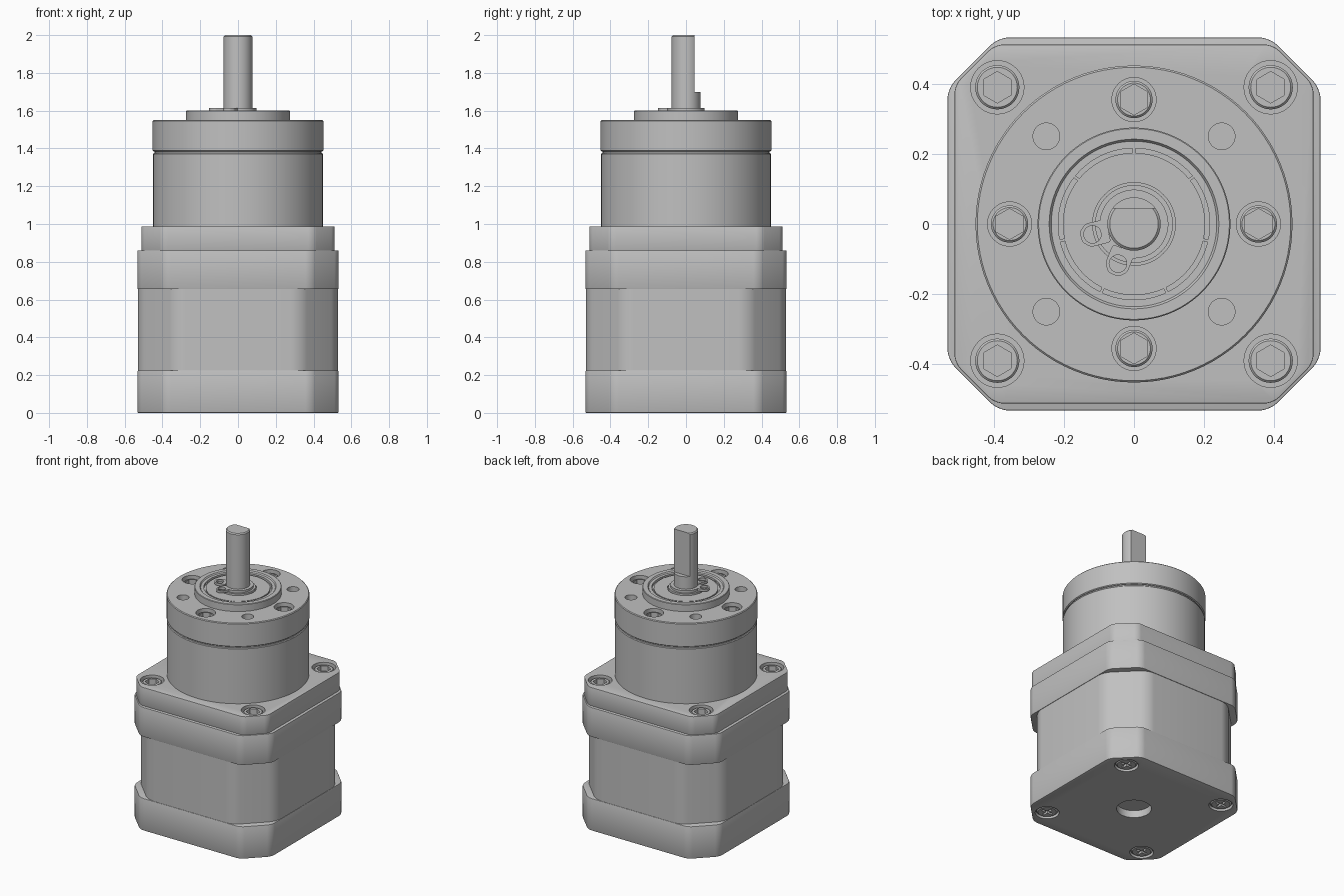
import bpy, bmesh
from math import cos, sin, pi, radians
from mathutils import Matrix, Vector

if "Cube" in bpy.data.objects:
    bpy.data.objects.remove(bpy.data.objects["Cube"], do_unlink=True)

metal = bpy.data.materials.new("grey metal")
metal.use_nodes = True
GREY = (0.53, 0.53, 0.53, 1)
metal.diffuse_color = GREY
metal.node_tree.nodes["Principled BSDF"].inputs["Base Color"].default_value = GREY


def finish(name, bm):
    bmesh.ops.recalc_face_normals(bm, faces=bm.faces)
    mesh = bpy.data.meshes.new(name)
    bm.to_mesh(mesh)
    bm.free()
    mesh.materials.append(metal)
    obj = bpy.data.objects.new(name, mesh)
    bpy.context.collection.objects.link(obj)
    return obj


def lathe(name, profile, at=(0, 0), segs=96):
    """Solid of revolution; the profile starts and ends on the axis."""
    bm = bmesh.new()
    verts = [bm.verts.new((r, 0, z)) for r, z in profile]
    edges = [bm.edges.new(p) for p in zip(verts, verts[1:])]
    bmesh.ops.spin(bm, geom=verts + edges, cent=(0, 0, 0), axis=(0, 0, 1),
                   angle=2 * pi, steps=segs, use_merge=True)
    bmesh.ops.remove_doubles(bm, verts=bm.verts, dist=1e-5)
    bmesh.ops.translate(bm, verts=bm.verts, vec=(*at, 0))
    return finish(name, bm)


def prism(name, points, z0, z1, fillet=0, soften=0):
    """Flat outline extruded upward, with optional rounded corners and rims."""
    bm = bmesh.new()
    base = bm.faces.new([bm.verts.new((x, y, z0)) for x, y in points])
    top = bmesh.ops.extrude_face_region(bm, geom=[base])["geom"]
    bmesh.ops.translate(bm, vec=(0, 0, z1 - z0),
                        verts=[v for v in top if isinstance(v, bmesh.types.BMVert)])
    upright = lambda e: abs(e.verts[0].co.z - e.verts[1].co.z) > 1e-4
    if fillet:
        bmesh.ops.bevel(bm, geom=[e for e in bm.edges if upright(e)], offset=fillet,
                        segments=5, profile=0.5, affect='EDGES')
    if soften:
        bmesh.ops.bevel(bm, geom=[e for e in bm.edges if not upright(e)],
                        offset=soften, segments=2, profile=0.5, affect='EDGES')
    return finish(name, bm)


def drills(spots, r, z0, z1, segs=40):
    """One cutter made of a cylinder at every spot."""
    bm = bmesh.new()
    for x, y in spots:
        bmesh.ops.create_cone(bm, cap_ends=True, segments=segs, radius1=r, radius2=r,
                              depth=z1 - z0, matrix=Matrix.Translation((x, y, (z0 + z1) / 2)))
    return finish("cutter", bm)


def box(centre, size, turn=0):
    bm = bmesh.new()
    bmesh.ops.create_cube(bm, size=1, matrix=Matrix.Translation(centre)
                          @ Matrix.Rotation(turn, 4, 'Z') @ Matrix.Diagonal((*size, 1)))
    return finish("cutter", bm)


def cut(obj, *cutters):
    for cutter in cutters:
        cutter.hide_render = True
        mod = obj.modifiers.new("cut", 'BOOLEAN')
        mod.operation, mod.solver, mod.object = 'DIFFERENCE', 'EXACT', cutter
        bpy.context.view_layer.objects.active = obj
        bpy.ops.object.modifier_apply(modifier=mod.name)
        bpy.data.objects.remove(cutter, do_unlink=True)


def octagon(half, leg):
    c = half - leg
    return [(c, -half), (half, -c), (half, c), (c, half),
            (-c, half), (-half, c), (-half, -c), (-c, -half)]


corners = [(x, y) for x in (-0.39, 0.39) for y in (-0.39, 0.39)]
axial = [(0.355, 0), (0, 0.355), (-0.355, 0), (0, -0.355)]
diagonal = [(x, y) for x in (-0.25, 0.25) for y in (-0.25, 0.25)]

# Motor housing
rear_cap = prism("rear_cap", octagon(0.532, 0.145), 0, 0.225, 0.03, 0.005)
cut(rear_cap, drills(corners, 0.076, -0.05, 0.025), drills([(0, 0)], 0.11, -0.05, 0.05, 64))
prism("motor_body", octagon(0.529, 0.2), 0.22, 0.66, 0.05)
prism("front_cap", octagon(0.532, 0.145), 0.655, 0.86, 0.03, 0.003)

# Gearbox flange with recessed screws
flange = prism("gearbox_flange", octagon(0.512, 0.115), 0.858, 0.988, 0.025, 0.003)
cut(flange, drills(corners, 0.076, 0.93, 1.1))

# Gearbox barrel and its front cover
lathe("gearbox_barrel", [(0, 0.98), (0.45, 0.98), (0.45, 1.37), (0.446, 1.375),
                         (0.442, 1.375), (0.442, 1.39), (0, 1.39)])
cover = lathe("gearbox_cover", [
    (0, 1.384), (0.446, 1.384), (0.452, 1.389), (0.452, 1.545), (0.447, 1.55),
    (0.275, 1.55), (0.275, 1.597), (0.272, 1.6), (0.242, 1.6), (0.236, 1.592),
    (0.236, 1.575), (0, 1.575)])
cut(cover, drills(axial, 0.063, 1.49, 1.7), drills(diagonal, 0.038, 1.45, 1.7))

# Bearing: outer race, shield and inner race
lathe("bearing", [(0, 1.56), (0.236, 1.56), (0.236, 1.592), (0.216, 1.592),
                  (0.216, 1.576), (0.203, 1.576), (0.203, 1.588), (0.118, 1.588),
                  (0.118, 1.58), (0.111, 1.58), (0.111, 1.597), (0, 1.597)])
for i in range(7):
    a = pi / 2 + i * 2 * pi / 7
    tab = box((0.21 * cos(a), 0.21 * sin(a), 1.58), (0.016, 0.008, 0.016), a)
    tab.name = f"shield_tab_{i + 1}"

# Output shaft with one flat
shaft = lathe("output_shaft", [(0, 1.55), (0.076, 1.55), (0.076, 1.993),
                               (0.069, 2), (0, 2)], segs=64)
cut(shaft, box((0, 0.145, 1.95), (0.4, 0.2, 0.5)))

# Retaining ring with two drilled lugs
arc = [radians(246 + 310 * i / 48) for i in range(49)]
prism("retaining_ring", [(0.098 * cos(a), 0.098 * sin(a)) for a in arc]
      + [(0.074 * cos(a), 0.074 * sin(a)) for a in reversed(arc)], 1.597, 1.613)
for side, angle in (("left", 248), ("right", 194)):
    turn = Matrix.Rotation(radians(angle), 2)
    shape = [(0.076, -0.034), (0.135, -0.034), (0.156, -0.015),
             (0.156, 0.015), (0.135, 0.034), (0.076, 0.034)]
    lug = prism(f"ring_lug_{side}", [tuple(turn @ Vector(p)) for p in shape],
                1.597, 1.613, 0.008)
    cut(lug, drills([tuple(turn @ Vector((0.122, 0)))], 0.025, 1.5, 1.7, 24))


# Socket-head screws
def socket_screw(name, spot, r, hexagon, floor, top):
    head = lathe(name, [(0, floor - 0.01), (r, floor - 0.01), (r, top - 0.006),
                        (r - 0.006, top), (0, top)], spot, 48)
    cut(head, drills([spot], hexagon, top - 0.035, top + 0.05, 6))


for i in range(4):
    socket_screw(f"flange_screw_{i + 1}", corners[i], 0.063, 0.045, 0.93, 0.978)
    socket_screw(f"cover_screw_{i + 1}", axial[i], 0.053, 0.044, 1.49, 1.532)

# Cross-head screws underneath
for i, (x, y) in enumerate(corners):
    head = lathe(f"rear_screw_{i + 1}", [(0, 0.004), (0.058, 0.004), (0.068, 0.012),
                                         (0.068, 0.035), (0, 0.035)], (x, y), 48)
    cut(head, box((x, y, 0.01), (0.08, 0.016, 0.024)), box((x, y, 0.01), (0.016, 0.08, 0.024)))

# Smooth curved walls, keep edges crisp
bpy.ops.object.select_all(action='DESELECT')
for obj in bpy.context.scene.objects:
    if obj.type == 'MESH' and metal.name in obj.data.materials:
        obj.select_set(True)
        bpy.context.view_layer.objects.active = obj
bpy.ops.object.shade_smooth_by_angle(angle=radians(30))
